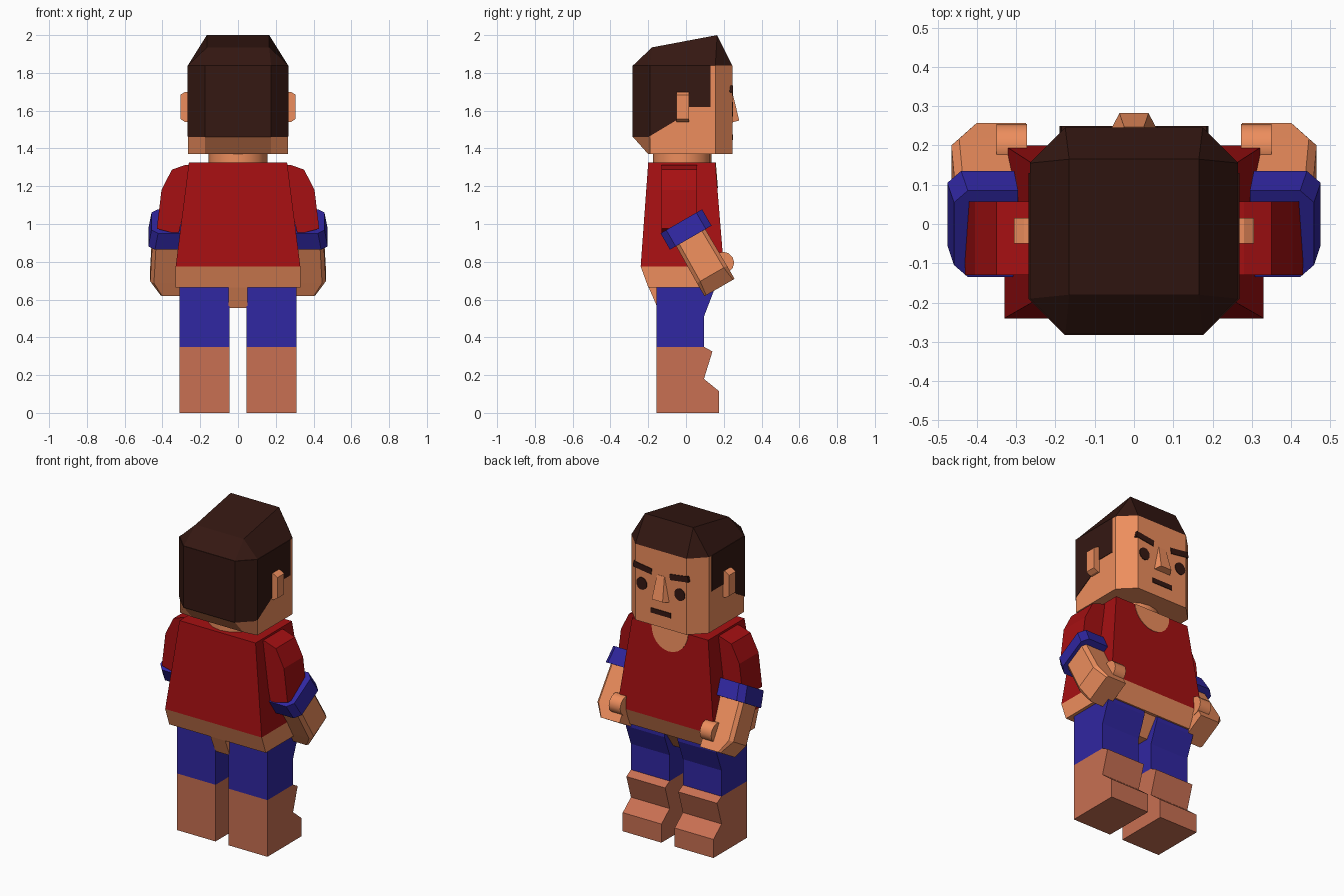
import bpy, bmesh, math
from mathutils import Matrix, Vector

if "Cube" in bpy.data.objects:
    bpy.data.objects.remove(bpy.data.objects["Cube"])


def material(name, rgb):
    m = bpy.data.materials.new(name)
    m.diffuse_color = (*rgb, 1)
    m.use_nodes = True
    m.node_tree.nodes["Principled BSDF"].inputs["Base Color"].default_value = m.diffuse_color
    return m


SKIN = material("skin", (0.85, 0.27, 0.11))
LEG = material("leg_skin", (0.58, 0.16, 0.085))
RED = material("red_cloth", (0.38, 0.005, 0.006))
BLUE = material("blue_cloth", (0.03, 0.02, 0.36))
HAIR = material("hair", (0.035, 0.009, 0.006))


def finish(name, bm, mat, mirror=False, smooth=False):
    bmesh.ops.remove_doubles(bm, verts=bm.verts, dist=1e-5)
    bmesh.ops.recalc_face_normals(bm, faces=bm.faces)
    for f in bm.faces:
        f.smooth = smooth and len(f.verts) == 4
    me = bpy.data.meshes.new(name)
    bm.to_mesh(me)
    bm.free()
    me.materials.append(mat)
    ob = bpy.data.objects.new(name, me)
    bpy.context.collection.objects.link(ob)
    if mirror:
        ob.modifiers.new("mirror", 'MIRROR')
    return ob


def loft_bm(rings, mat4=None):
    """Skin a stack of rings with equal point counts and cap both ends."""
    bm = bmesh.new()
    vs = [[bm.verts.new(mat4 @ Vector(p) if mat4 else p) for p in r] for r in rings]
    n = len(vs[0])
    for a, b in zip(vs, vs[1:]):
        for i in range(n):
            j = (i + 1) % n
            bm.faces.new((a[i], a[j], b[j], b[i]))
    bm.faces.new(vs[0][::-1])
    bm.faces.new(vs[-1])
    return bm


def loft(name, rings, mat, mat4=None, **kw):
    return finish(name, loft_bm(rings, mat4), mat, **kw)


def rect(x0, x1, y0, y1, z):
    return [(x0, y0, z), (x1, y0, z), (x1, y1, z), (x0, y1, z)]


def box(name, x0, x1, y0, y1, z0, z1, mat, mat4=None, **kw):
    return loft(name, [rect(x0, x1, y0, y1, z0), rect(x0, x1, y0, y1, z1)], mat, mat4, **kw)


def side_prism(name, x0, x1, yz, mat, **kw):
    return loft(name, [[(x, y, z) for y, z in yz] for x in (x0, x1)], mat, **kw)


def disc(cx, cz, rx, rz, a0, a1, n):
    return [(cx + rx * math.cos(a0 + (a1 - a0) * i / n),
             cz + rz * math.sin(a0 + (a1 - a0) * i / n)) for i in range(n + 1)]


# Head: octagonal block with an undercut back
def head_ring(z, back=-0.28):
    return [(-0.175, back, z), (0.175, back, z), (0.265, -0.19, z), (0.265, 0.155, z),
            (0.175, 0.245, z), (-0.175, 0.245, z), (-0.265, 0.155, z), (-0.265, -0.19, z)]


loft("head", [head_ring(1.37, -0.2), head_ring(1.46), head_ring(1.84)], SKIN)

# Hair: tapered crown, each corner pair closing to one point
bl, br = (-0.165, -0.18, 1.935), (0.165, -0.18, 1.935)
fl, fr = (-0.165, 0.165, 2.0), (0.165, 0.165, 2.0)
bm = bmesh.new()
ring = [bm.verts.new(p) for p in head_ring(1.84)]
top = [bm.verts.new(p) for p in (bl, br, fr, fl)]
pair = [0, 1, 1, 2, 2, 3, 3, 0]
for i in range(8):
    j = (i + 1) % 8
    a, b = top[pair[i]], top[pair[j]]
    bm.faces.new((ring[i], ring[j], b) if a is b else (ring[i], ring[j], b, a))
bm.faces.new(top)
bm.faces.new(ring[::-1])
finish("hair_crown", bm, HAIR)

# Hair: back and sides, with the rear corners cut like the head
yz = [(-0.283, 1.84), (0.13, 1.84), (0.13, 1.62), (0.01, 1.62), (0.01, 1.55),
      (-0.05, 1.55), (-0.2, 1.46), (-0.283, 1.46)]
bm = loft_bm([[(x, y, z) for y, z in yz] for x in (-0.268, 0.268)])
for s in (-1, 1):
    cut = bmesh.ops.bisect_plane(bm, geom=bm.verts[:] + bm.edges[:] + bm.faces[:],
                                 plane_co=(s * 0.267, -0.192, 1.6),
                                 plane_no=(s, -1, 0), clear_outer=True)
    edges = [g for g in cut["geom_cut"] if isinstance(g, bmesh.types.BMEdge)]
    bmesh.ops.edgenet_fill(bm, edges=edges)
finish("hair_back", bm, HAIR)

# Ears and nose
loft("ear", [[(x, y, z) for y, z in ((-0.05, 1.54 + d), (0.015, 1.54 + d),
                                     (0.015, 1.7 - d), (-0.05, 1.7 - d))]
             for x, d in ((0.25, 0), (0.28, 0), (0.305, 0.016))], SKIN, mirror=True)
loft("nose", [[(-0.062, 0.235, 1.535), (0.062, 0.235, 1.535), (0.037, 0.282, 1.548), (-0.037, 0.282, 1.548)],
              [(-0.03, 0.235, 1.69), (0.03, 0.235, 1.69), (0.025, 0.247, 1.69), (-0.025, 0.247, 1.69)]], SKIN)

# Eyes, brows and mouth
eye = disc(0.13, 1.607, 0.036, 0.038, 0, 2 * math.pi * 15 / 16, 15)
loft("eye", [[(x, y, z) for x, z in eye] for y in (0.235, 0.249)], HAIR, mirror=True)
tilt = Matrix.Translation((0.125, 0, 1.707)) @ Matrix.Rotation(math.radians(-8), 4, 'Y')
box("eyebrow", -0.063, 0.063, 0.225, 0.249, -0.018, 0.018, HAIR, tilt, mirror=True)
box("mouth", -0.07, 0.07, 0.235, 0.249, 1.445, 1.475, HAIR)

# Neck
circle = disc(0, -0.02, 0.155, 0.155, 0, 2 * math.pi * 15 / 16, 15)
loft("neck", [[(x, y, z) for x, y in circle] for z in (1.3, 1.39)], SKIN, smooth=True)

# Torso: shirt, bare waist and the wedge between the legs
loft("shirt", [rect(-0.33, 0.33, -0.24, 0.2, 0.775), rect(-0.26, 0.26, -0.2, 0.155, 1.325)], RED)
loft("waist", [rect(-0.33, 0.33, -0.2, 0.155, 0.665), rect(-0.33, 0.33, -0.24, 0.2, 0.775)], SKIN)
loft("crotch", [rect(-0.05, 0.05, -0.15, 0.06, 0.555), rect(-0.05, 0.05, -0.2, 0.14, 0.67)], SKIN)

# Neckline: half disc lying on the sloping shirt front
neckline = disc(0, 1.326, 0.125, 0.135, math.pi, 2 * math.pi, 12)
loft("neckline", [[(x, 0.155 + (1.325 - z) * 0.082 + o, z) for x, z in neckline]
                  for o in (-0.01, 0.003)], SKIN)

# Sleeves
sleeve = [(0.24, 1.315), (0.28, 1.312), (0.35, 1.288), (0.405, 1.18), (0.43, 0.975), (0.315, 0.945), (0.28, 1.1)]
loft("sleeve", [[(x, y, z) for x, z in sleeve] for y in (-0.13, 0.057)], RED, mirror=True)

# Bent forearm, cuff and thumb, drawn along local z and swung forward
swing = Matrix.Translation((0, 0.0, 0.971)) @ Matrix.Rotation(math.radians(30), 4, 'X')


def arm_ring(x0, x1, w, c, z):
    return [(x0, -w, z), (x1 - c, -w, z), (x1, -w + c, z),
            (x1, w - c, z), (x1 - c, w, z), (x0, w, z)]


loft("cuff", [arm_ring(0.305, 0.475, 0.127, 0.035, -0.05),
              arm_ring(0.295, 0.458, 0.127, 0.035, 0.05)], BLUE, swing, mirror=True)
loft("forearm", [arm_ring(0.275, 0.41, 0.092, 0.01, -0.355),
                 arm_ring(0.275, 0.465, 0.092, 0.02, -0.275),
                 arm_ring(0.3, 0.45, 0.088, 0.02, 0.03)], SKIN, swing, mirror=True)
thumb = disc(0.197, 0.795, 0.058, 0.058, 0, 2 * math.pi * 11 / 12, 11)
side_prism("thumb", 0.272, 0.35, thumb, SKIN, mirror=True, smooth=True)

# Legs: shorts above, knee and foot profile below
side_prism("shorts_leg", 0.045, 0.31, [(-0.155, 0.35), (0.095, 0.35), (0.095, 0.51), (0.145, 0.64),
                                       (0.145, 0.668), (-0.155, 0.668)], BLUE, mirror=True)
side_prism("lower_leg", 0.045, 0.31, [(-0.155, 0), (0.175, 0), (0.175, 0.115), (0.095, 0.18),
                                      (0.14, 0.325), (0.095, 0.35), (-0.155, 0.35)], LEG, mirror=True)
